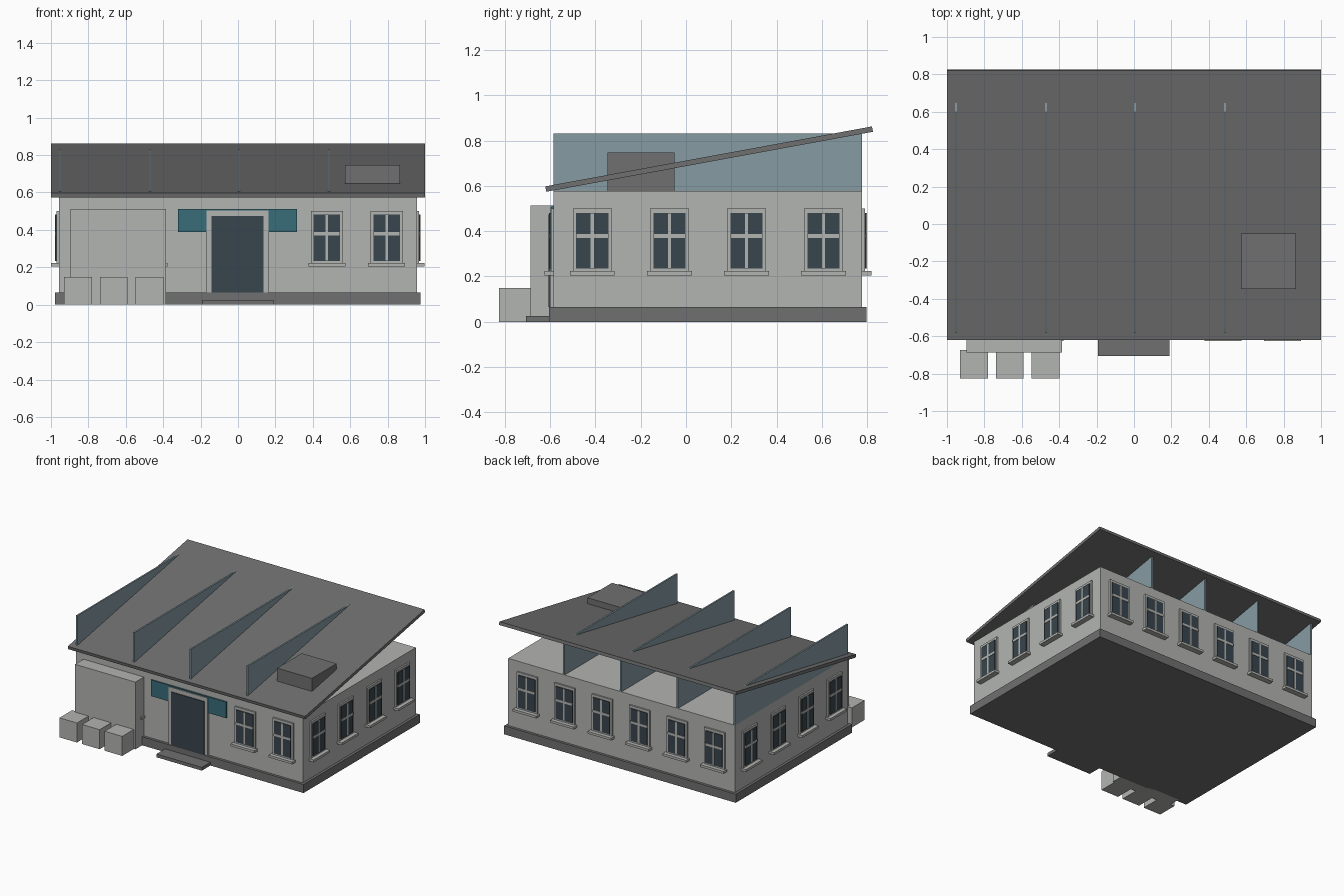
import bpy, bmesh
from math import pi, radians
from mathutils import Matrix, Vector

if "Cube" in bpy.data.objects:
    bpy.data.objects.remove(bpy.data.objects["Cube"], do_unlink=True)


def material(name, rgb):
    m = bpy.data.materials.new(name)
    m.use_nodes = True
    m.diffuse_color = (*rgb, 1)
    m.node_tree.nodes["Principled BSDF"].inputs["Base Color"].default_value = (*rgb, 1)
    return m


WALL = material("pale grey render", (0.45, 0.46, 0.44))
STONE = material("dark grey", (0.16, 0.16, 0.16))
GLASS = material("dark blue glass", (0.04, 0.06, 0.075))
TEAL = material("teal", (0.04, 0.15, 0.19))
FIN = material("blue grey", (0.24, 0.33, 0.37))


def add_box(bm, x, y, z, slot=0):
    """Add a box spanning the given (low, high) ranges."""
    spans = (x, y, z)
    centre = Vector([(a + b) / 2 for a, b in spans])
    size = Vector([b - a for a, b in spans])
    verts = bmesh.ops.create_cube(
        bm, size=1, matrix=Matrix.Translation(centre) @ Matrix.Diagonal((*size, 1)))["verts"]
    for f in {f for v in verts for f in v.link_faces}:
        f.material_index = slot


def finish(bm, name, *mats):
    mesh = bpy.data.meshes.new(name)
    bm.to_mesh(mesh)
    bm.free()
    for m in mats:
        mesh.materials.append(m)
    return link(name, mesh)


def link(name, mesh):
    ob = bpy.data.objects.new(name, mesh)
    bpy.context.collection.objects.link(ob)
    return ob


def box(name, x, y, z, mat):
    bm = bmesh.new()
    add_box(bm, x, y, z)
    return finish(bm, name, mat)


# Building body
X0, X1, Y0, Y1, TOP = -0.958, 0.956, -0.584, 0.777, 0.577
MID = (Y0 + Y1) / 2
box("walls", (X0, X1), (Y0, Y1), (0.03, TOP), WALL)
box("plinth", (-0.978, 0.976), (-0.604, 0.797), (0, 0.065), STONE)
box("front_step", (-0.193, 0.19), (-0.707, -0.59), (0, 0.025), STONE)

# Sloping roof, fins and roof box
roof = box("roof", (-1, 1), (-0.733, 0.733), (-0.012, 0.012), STONE)
roof.location = (0, 0.102, 0.718)
roof.rotation_euler.x = radians(10.4)
for i, x in enumerate((-0.952, -0.47, 0.006, 0.486)):
    box(f"roof_fin_{i + 1}", (x - 0.006, x + 0.006), (Y0, Y1), (TOP, 0.83), FIN)
box("roof_box", (0.573, 0.867), (-0.347, -0.05), (TOP, 0.747), STONE)

# Entrance: sign board, surround and door
box("sign_board", (-0.32, 0.316), (Y0 - 0.01, Y0), (0.39, 0.513), TEAL)
box("door_surround", (-0.168, 0.164), (Y0 - 0.016, Y0), (0.065, 0.505), WALL)
box("door", (-0.141, 0.137), (Y0 - 0.022, Y0), (0.065, 0.473), GLASS)

# Front enclosure and bins
box("front_enclosure", (-0.895, -0.386), (-0.686, Y0), (0, 0.513), WALL)
for i, x in enumerate((-0.855, -0.664, -0.473)):
    box(f"bin_{i + 1}", (x - 0.074, x + 0.074), (-0.825, -0.673), (0, 0.149), WALL)

# One window facing -y, shared by every opening
bm = bmesh.new()
add_box(bm, (-0.086, 0.086), (-0.012, 0.002), (0.223, 0.501))
add_box(bm, (-0.071, 0.071), (-0.018, 0.002), (0.235, 0.481), 1)
add_box(bm, (-0.007, 0.007), (-0.021, 0), (0.235, 0.481))
add_box(bm, (-0.071, 0.071), (-0.021, 0), (0.37, 0.388))
add_box(bm, (-0.099, 0.099), (-0.041, 0.002), (0.205, 0.223))
first = finish(bm, "window", WALL, GLASS)
window = first.data
bpy.data.objects.remove(first)

# Place the windows on all four walls
spots = [("front_window", x, Y0, 0) for x in (-0.795, -0.475, 0.475, 0.795)]
spots += [("back_window", 0.316 * (i - 2.5), Y1, pi) for i in range(6)]
for i in range(4):
    y = MID + 0.34 * (i - 1.5)
    spots += [("left_window", X1, y, pi / 2), ("right_window", X0, y, -pi / 2)]
for name, x, y, turn in spots:
    ob = link(name, window)
    ob.location = (x, y, 0)
    ob.rotation_euler.z = turn
